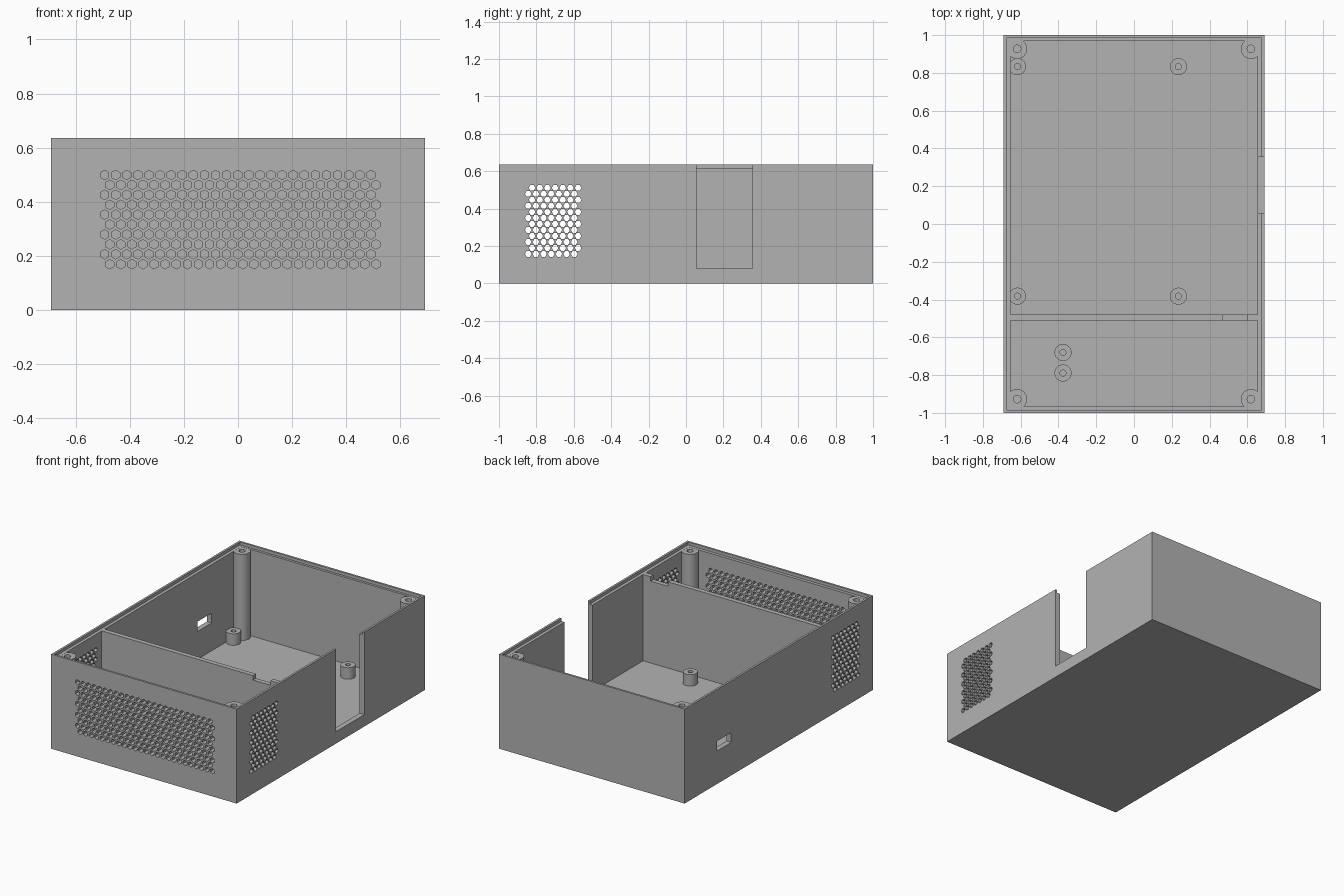
import bpy, bmesh
from math import radians, tau, sin, cos
from mathutils import Matrix, Vector

cube = bpy.data.objects.get("Cube")
if cube:
    bpy.data.objects.remove(cube, do_unlink=True)

grey = bpy.data.materials.new("plain grey")
grey.use_nodes = True
grey.diffuse_color = (0.45, 0.45, 0.45, 1)
bsdf = next(n for n in grey.node_tree.nodes if n.type == 'BSDF_PRINCIPLED')
bsdf.inputs["Base Color"].default_value = (0.45, 0.45, 0.45, 1)

W, D, H = 0.69, 1.0, 0.635      # half width, half depth, height
WALL, FLOOR, LEDGE = 0.035, 0.035, 0.615


def make_object(name, bm):
    bmesh.ops.recalc_face_normals(bm, faces=bm.faces)
    mesh = bpy.data.meshes.new(name)
    bm.to_mesh(mesh)
    bm.free()
    mesh.materials.append(grey)
    obj = bpy.data.objects.new(name, mesh)
    bpy.context.collection.objects.link(obj)
    return obj


def box(name, x0, x1, y0, y1, z0, z1):
    bm = bmesh.new()
    low, high = Vector((x0, y0, z0)), Vector((x1, y1, z1))
    place = Matrix.Translation((low + high) / 2) @ Matrix.Diagonal((*(high - low), 1))
    bmesh.ops.create_cube(bm, size=1, matrix=place)
    return make_object(name, bm)


def hex_cutter(name, centres, axis, length):
    """One six-sided prism per centre, running along the other axis."""
    bm = bmesh.new()
    for c in centres:
        place = Matrix.Translation(c) @ Matrix.Rotation(radians(90), 4, axis)
        bmesh.ops.create_cone(bm, cap_ends=True, segments=6, radius1=0.0175,
                              radius2=0.0175, depth=length, matrix=place)
    return make_object(name, bm)


def cut(target, cutter):
    mod = target.modifiers.new("cut", 'BOOLEAN')
    mod.operation, mod.solver, mod.object = 'DIFFERENCE', 'EXACT', cutter
    graph = bpy.context.evaluated_depsgraph_get()
    graph.update()
    mesh = bpy.data.meshes.new_from_object(target.evaluated_get(graph))
    target.modifiers.clear()
    target.data = mesh
    bpy.data.objects.remove(cutter, do_unlink=True)


def post(name, x, y, top, radius, hole, hole_bottom):
    """Round post with a blind screw hole, lathed from a profile."""
    profile = [(radius, FLOOR - 0.01), (radius, top), (hole, top), (hole, hole_bottom)]
    steps = 32
    bm = bmesh.new()
    rings = [[bm.verts.new((x + r * cos(tau * i / steps), y + r * sin(tau * i / steps), z))
              for i in range(steps)] for r, z in profile]
    for a, b in zip(rings, rings[1:]):
        for i in range(steps):
            j = (i + 1) % steps
            bm.faces.new((a[i], a[j], b[j], b[i]))
    bm.faces.new(rings[0])
    bm.faces.new(rings[-1])
    obj = make_object(name, bm)
    bpy.ops.object.select_all(action='DESELECT')
    obj.select_set(True)
    bpy.context.view_layer.objects.active = obj
    bpy.ops.object.shade_smooth_by_angle(angle=radians(35))


# Case: solid block, two compartments that leave a partition, stepped rim
case = box("case", -W, W, -D, D, 0, H)
inner = W - WALL
cut(case, box("rear_bay", -inner, inner, -0.48, D - WALL + 0.005, FLOOR, 1))
cut(case, box("front_bay", -inner, inner, -D + WALL, -0.512, FLOOR, 1))
cut(case, box("rim_step", -W + 0.014, W - 0.014, -D + 0.014, D - 0.014, LEDGE, 1))

# Openings: side slot, small port, cable notch in the partition
cut(case, box("side_slot", 0.6, 0.8, 0.057, 0.356, 0.08, 1))
cut(case, box("side_port", -0.8, -0.6, 0.505, 0.655, 0.222, 0.288))
cut(case, box("cable_notch", 0.47, 0.6, -0.55, -0.45, LEDGE - 0.03, 1))

# Honeycomb vents: front wall, and both side walls in one pass
front = [(-0.493 + 0.041 * c + 0.019 * (r % 2), -D, 0.499 - 0.0366 * r)
         for r in range(10) for c in range(25)]
cut(case, hex_cutter("front_vent", front, 'X', 0.2))
sides = [(0, -0.823 + 0.041 * c - 0.0205 * (r % 2), 0.511 - 0.0321 * r)
         for r in range(12) for c in range(7)]
cut(case, hex_cutter("side_vents", sides, 'Y', 1.6))

# Tall corner posts for the lid screws
for sx, side in ((-1, "right"), (1, "left")):
    for sy, end in ((-1, "front"), (1, "back")):
        post(f"{end}_{side}_corner_post", sx * 0.619, sy * 0.927, LEDGE - 0.001,
             0.053, 0.02, 0.4)

# Short board standoffs
spots = [(x, y) for x in (-0.617, 0.235) for y in (-0.382, 0.833)]
spots += [(-0.376, -0.68), (-0.376, -0.789)]
for n, (x, y) in enumerate(spots, 1):
    post(f"standoff_{n}", x, y, 0.112, 0.045, 0.016, 0.04)
